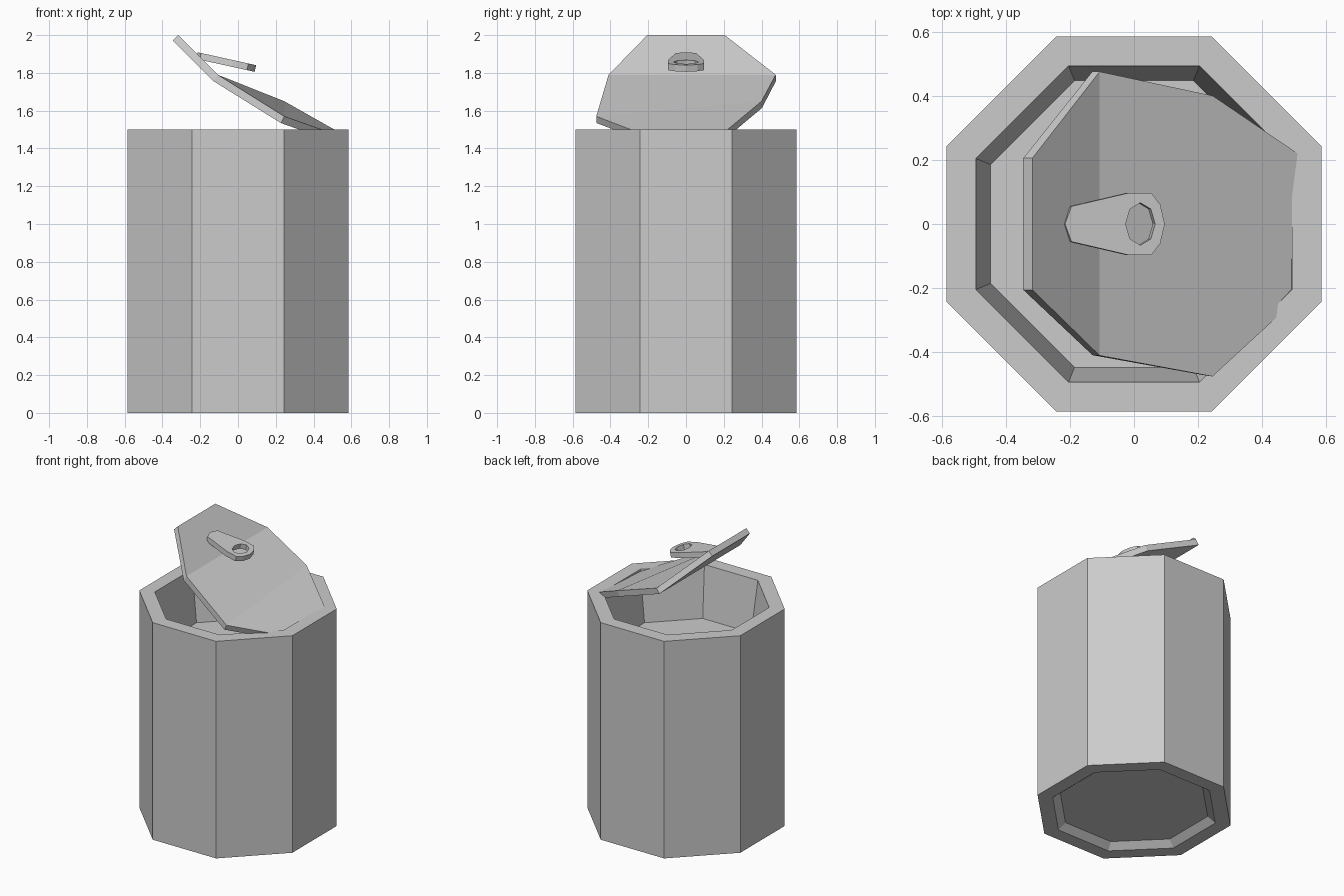
import bpy, bmesh, math
from mathutils import Vector

if "Cube" in bpy.data.objects:
    bpy.data.objects.remove(bpy.data.objects["Cube"], do_unlink=True)

# Single metal colour
metal = bpy.data.materials.new("grey metal")
metal.use_nodes = True
GREY = (0.6, 0.6, 0.6, 1)
metal.diffuse_color = GREY
metal.node_tree.nodes["Principled BSDF"].inputs["Base Color"].default_value = GREY


def finish(bm, name):
    mesh = bpy.data.meshes.new(name)
    bm.to_mesh(mesh)
    bm.free()
    mesh.materials.append(metal)
    obj = bpy.data.objects.new(name, mesh)
    bpy.context.collection.objects.link(obj)
    return obj


def thicken(obj, depth):
    mod = obj.modifiers.new("thickness", "SOLIDIFY")
    mod.thickness = depth
    mod.offset = -1
    mod.use_even_offset = True


# Eight-sided body: rings of (flat-side radius, height), from base recess to inner floor
bm = bmesh.new()
rings = []
for apothem, z in [(0.447, 0.04), (0.493, 0), (0.585, 0),
                   (0.585, 1.5), (0.493, 1.5), (0.447, 1.15)]:
    r = apothem / math.cos(math.pi / 8)
    angles = [math.pi / 8 + k * math.pi / 4 for k in range(8)]
    rings.append([bm.verts.new((r * math.cos(a), r * math.sin(a), z)) for a in angles])
for low, high in zip(rings, rings[1:]):
    for k in range(8):
        n = (k + 1) % 8
        bm.faces.new((low[k], low[n], high[n], high[k]))
bm.faces.new(rings[0][::-1])
bm.faces.new(rings[-1])
finish(bm, "can_body")

# Bent lid: matching front and back points along the folds
bm = bmesh.new()
front = [(-0.317, -0.205, 2.0), (-0.107, -0.41, 1.79), (0.245, -0.475, 1.57), (0.5, -0.24, 1.48)]
back = [(-0.317, 0.205, 2.0), (-0.107, 0.475, 1.79), (0.245, 0.40, 1.65), (0.51, 0.22, 1.5)]
a = [bm.verts.new(p) for p in front]
b = [bm.verts.new(p) for p in back]
for k in range(3):
    bm.faces.new((a[k], a[k + 1], b[k + 1], b[k]))
thicken(finish(bm, "bent_lid"), 0.04)

# Pull tab: half outline mirrored, with an eight-sided hole, laid on a gentle slope
half = [(-0.195, 0.055), (-0.02, 0.096), (0.055, 0.096), (0.082, 0.06)]
outline = [(-0.215, 0)] + half + [(0.096, 0)] + [(x, -y) for x, y in reversed(half)]
hole = [(0.02 + 0.046 * math.cos(k * math.pi / 4),
         0.066 * math.sin(k * math.pi / 4)) for k in range(8)]
bm = bmesh.new()
edges = []
for loop in (outline, hole):
    vs = [bm.verts.new((x, y, 1.862 - 0.22 * x)) for x, y in loop]
    edges += [bm.edges.new((vs[k - 1], vs[k])) for k in range(len(vs))]
bmesh.ops.triangle_fill(bm, edges=edges, use_beauty=True, normal=Vector((0, 0, 1)))
bm.normal_update()
for f in bm.faces:
    if f.normal.z < 0:
        f.normal_flip()
bmesh.ops.dissolve_limit(bm, angle_limit=0.02, verts=bm.verts, edges=bm.edges)
thicken(finish(bm, "pull_tab"), 0.036)
